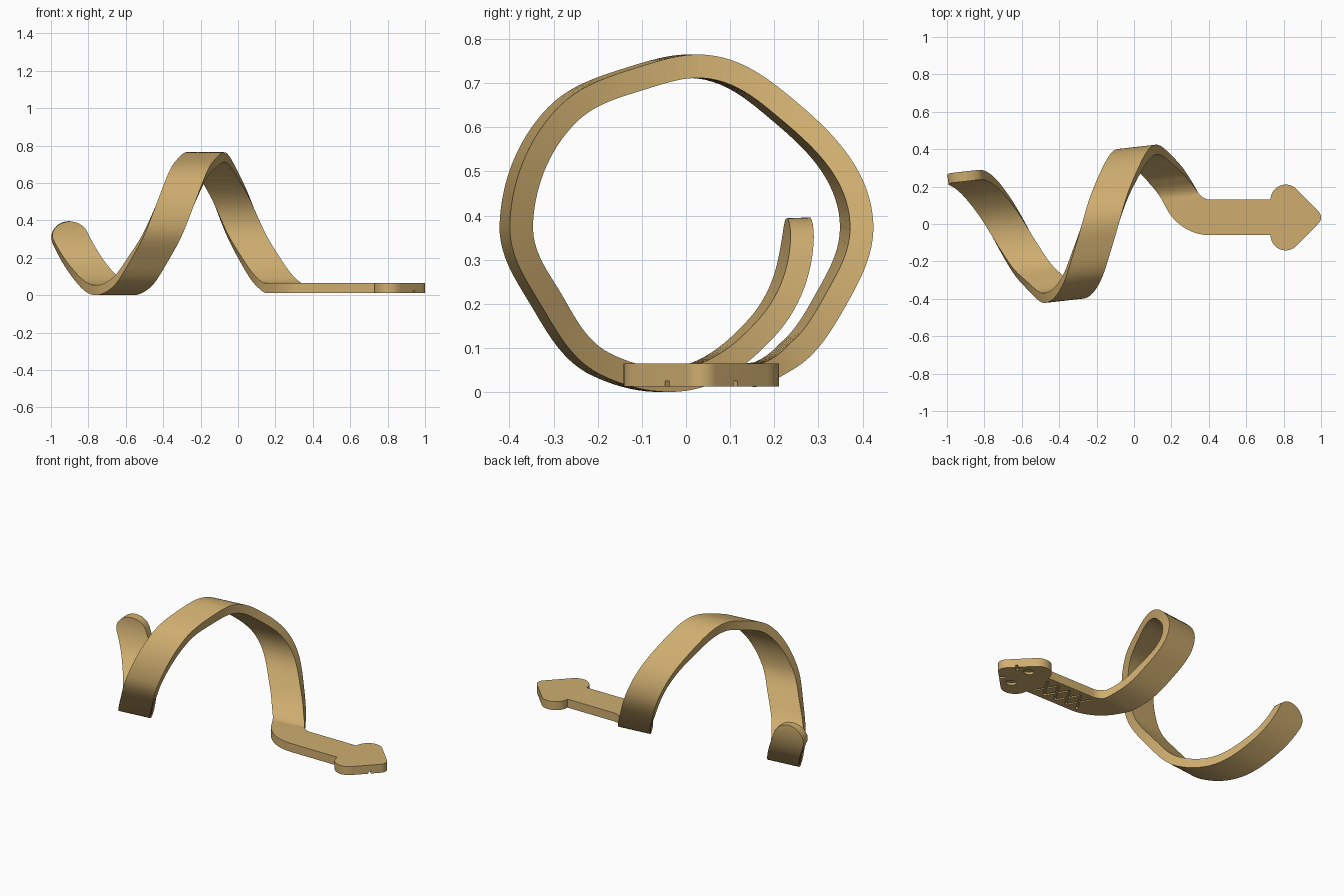
import bpy, bmesh, math
from mathutils import Vector, Matrix

if "Cube" in bpy.data.objects:
    bpy.data.objects.remove(bpy.data.objects["Cube"])

ALPHA = 0.113            # tilt of the coil axis
R0, THICK, HALF = 0.385, 0.053, 0.095
CZ = 0.3825              # height of the coil axis
FLAT = 0.1               # flat foot of the coil, along the strip
CA, SA = math.cos(ALPHA), math.sin(ALPHA)

tan = bpy.data.materials.new("tan")
tan.diffuse_color = (0.62, 0.42, 0.16, 1)
tan.use_nodes = True
tan.node_tree.nodes["Principled BSDF"].inputs["Base Color"].default_value = tan.diffuse_color

# outer radius of the slightly faceted coil, by angle in degrees
RADII = [(0, .37), (15, .383), (30, .38), (58, .367), (90, .388), (138, .357),
         (175, .383), (198, .372), (228, .39), (270, .386), (303, .357),
         (335, .378), (365, .382), (405, .364), (470, .36)]


def radius(t):
    d = math.degrees(t)
    for (d0, r0), (d1, r1) in zip(RADII, RADII[1:]):
        if d <= d1:
            f = (d - d0) / (d1 - d0)
            return r0 + (r1 - r0) * (0.5 - 0.5 * math.cos(math.pi * f))
    return RADII[-1][1]


def wrap(a, s, depth):
    """Roll a point of the unrolled strip onto the tilted coil."""
    if s < FLAT:
        v, w = s, -(0.37 - depth)
    else:
        t = s / R0
        r = radius(t) - depth
        # keep the inner side in line with the flat foot
        blend = max(0, 1 - (s - FLAT) / 0.12)
        v = r * math.sin(t) + depth * math.sin(t) * blend
        w = -r * math.cos(t) - depth * (1 - math.cos(t)) * blend
    return Vector((-0.18 + a * CA - v * SA, a * SA + v * CA, CZ + w))


def finish(name, bm):
    bmesh.ops.recalc_face_normals(bm, faces=bm.faces)
    me = bpy.data.meshes.new(name)
    bm.to_mesh(me)
    bm.free()
    ob = bpy.data.objects.new(name, me)
    bpy.context.collection.objects.link(ob)
    me.materials.append(tan)
    return ob


def strip_path():
    """Straight neck, rounded corner, then the long wound run with a round end."""
    start = Vector((0.915 * CA + 0.035 * SA, -0.915 * SA + 0.035 * CA))
    d0 = Vector((-CA, SA))
    h0 = Vector((0.48, 0))
    t_end = math.radians(438)
    end = Vector((0.48 - 0.24 * t_end / (math.pi / 2), R0 * t_end))
    d1 = (end - h0).normalized()
    diff = h0 - start
    k = (diff.x * d1.y - diff.y * d1.x) / (d0.x * d1.y - d0.y * d1.x)
    corner = start + d0 * k
    turn = math.acos(d0.dot(d1))
    rho = 0.17
    tl = rho * math.tan(turn / 2)
    a0, b0 = corner - d0 * tl, corner + d1 * tl
    out = [(start.lerp(a0, i / 8), d0, HALF) for i in range(8)]
    n0 = Vector((d0.y, -d0.x))                  # towards the turning centre
    if n0.dot(d1) < 0:
        n0 = -n0
    centre = a0 + n0 * rho
    for i in range(16):
        p = turn * i / 16
        d = d0 * math.cos(p) + n0 * math.sin(p)
        out.append((centre - n0 * rho * math.cos(p) + d0 * rho * math.sin(p), d, HALF))
    out += [(b0.lerp(end, i / 150), d1, HALF) for i in range(150)]
    for i in range(13):
        p = math.radians(89) * i / 12
        out.append((end + d1 * HALF * math.sin(p), d1, HALF * math.cos(p)))
    return out


def make_band():
    bm = bmesh.new()
    rings = []
    n = 8
    for pos, d, half in strip_path():
        side = Vector((-d.y, d.x))
        ring = []
        for depth, order in ((0, range(n + 1)), (THICK, range(n, -1, -1))):
            for j in order:
                q = pos + side * half * (2 * j / n - 1)
                ring.append(bm.verts.new(wrap(q.x, q.y, depth)))
        rings.append(ring)
    m = len(rings[0])
    for r0, r1 in zip(rings, rings[1:]):
        for j in range(m):
            bm.faces.new((r0[j], r0[(j + 1) % m], r1[(j + 1) % m], r1[j]))
    bm.faces.new(rings[0])
    bm.faces.new(rings[-1])
    return finish("coiled_band", bm)


def make_head():
    """Rounded arrow shape: a hull round two cheek circles and a nose circle."""
    bm = bmesh.new()
    pts = []

    def arc(x, y, r, a, b):
        for i in range(15):
            t = math.radians(a + (b - a) * i / 14)
            pts.append(bm.verts.new((x + r * math.cos(t), y + r * math.sin(t), 0.0125)))
    arc(0.955, 0.035, 0.045, -43, 43)
    arc(0.811, 0.130, 0.081, 43, 180)
    arc(0.811, -0.060, 0.081, 180, 317)
    face = bm.faces.new(pts)
    ext = bmesh.ops.extrude_face_region(bm, geom=[face])
    bmesh.ops.translate(bm, vec=(0, 0, THICK),
                        verts=[v for v in ext["geom"] if isinstance(v, bmesh.types.BMVert)])
    return finish("head", bm)


def slot(bm, p, q, width=0.012, depth=0.013):
    """Cutting bar between two points on the underside."""
    p, q = Vector(p), Vector(q)
    d = q - p
    mat = (Matrix.Translation((*((p + q) / 2), 0.0125))
           @ Matrix.Rotation(math.atan2(d.y, d.x), 4, 'Z')
           @ Matrix.Diagonal((d.length, width, depth * 2, 1)))
    bmesh.ops.create_cube(bm, size=1, matrix=mat)


def cut(ob, bm):
    cutter = finish("cutter", bm)
    cutter.hide_render = True
    mod = ob.modifiers.new("cut", 'BOOLEAN')
    mod.object, mod.operation, mod.solver = cutter, 'DIFFERENCE', 'EXACT'
    mod.use_self = True
    bpy.context.view_layer.objects.active = ob
    bpy.ops.object.modifier_apply(modifier=mod.name)
    bpy.data.objects.remove(cutter)


band, head = make_band(), make_head()

# diamond lattice carved under the neck
bm = bmesh.new()
for i in range(4):
    x0, x1 = 0.39 + i * 0.08, 0.47 + i * 0.08
    slot(bm, (x0, -0.03), (x1, 0.10))
    slot(bm, (x0, 0.10), (x1, -0.03))
cut(band, bm)

# eye pits and mouth notches under the head
bm = bmesh.new()
for s in (-1, 1):
    mat = Matrix.Translation((0.857, 0.035 + s * 0.077, 0.0125)) @ Matrix.Diagonal((1, 0.85, 1, 1))
    bmesh.ops.create_cone(bm, cap_ends=True, segments=24, radius1=0.03, radius2=0.03,
                          depth=0.03, matrix=mat)
    slot(bm, (0.915, 0.035 + s * 0.05), (0.96, 0.035 + s * 0.095), 0.014)
cut(head, bm)

for ob in (band, head):
    bpy.ops.object.select_all(action='DESELECT')
    ob.select_set(True)
    bpy.context.view_layer.objects.active = ob
    bpy.ops.object.shade_smooth_by_angle(angle=math.radians(30))
